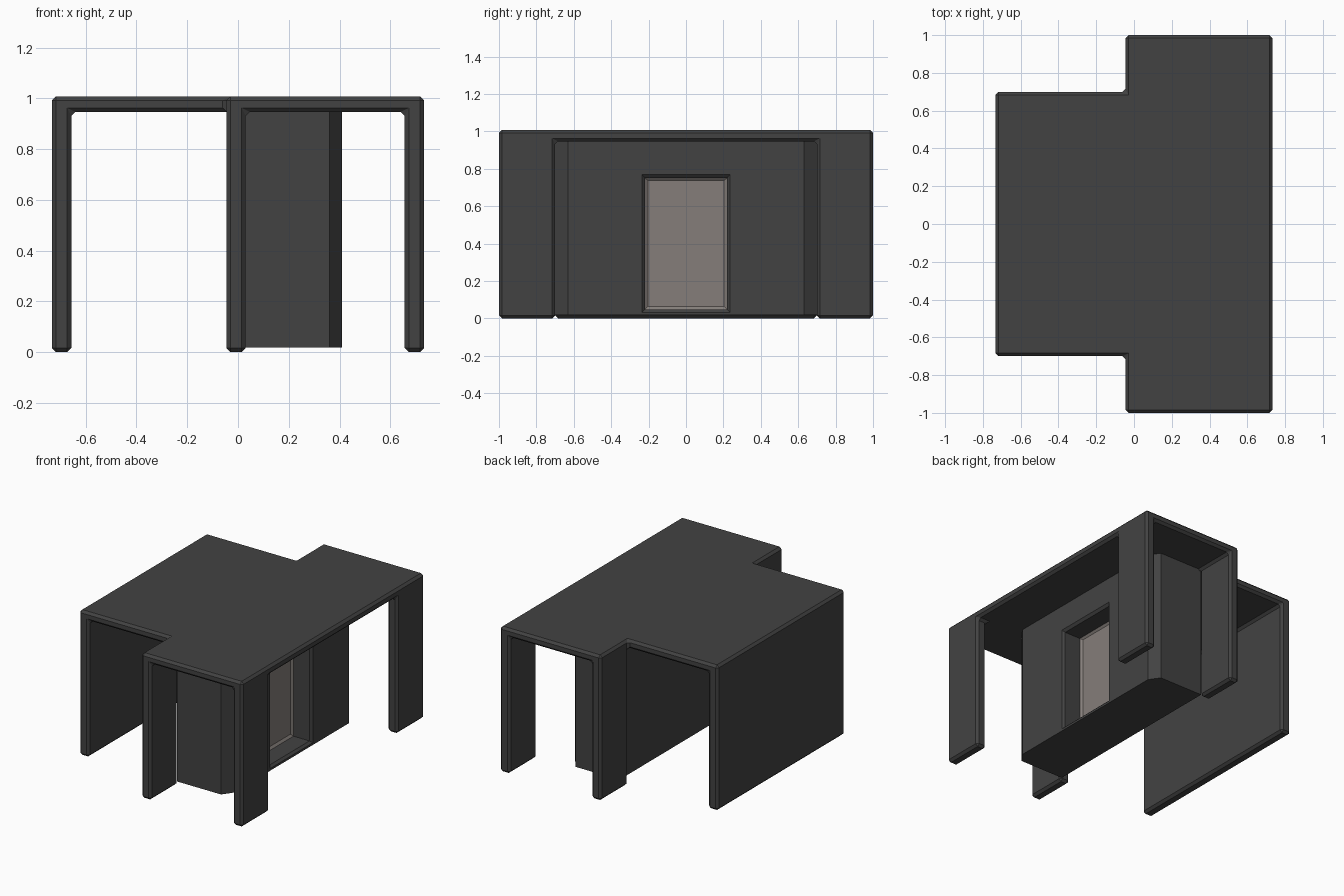
import bpy, bmesh

if "Cube" in bpy.data.objects:
    bpy.data.objects.remove(bpy.data.objects["Cube"])


def material(name, rgb):
    m = bpy.data.materials.new(name)
    m.diffuse_color = (*rgb, 1)
    m.use_nodes = True
    m.node_tree.nodes["Principled BSDF"].inputs["Base Color"].default_value = m.diffuse_color
    return m


DARK = material("dark_grey", (0.055, 0.055, 0.055))
PANE = material("warm_grey", (0.232, 0.208, 0.194))


def finish(name, bm, mat):
    bmesh.ops.remove_doubles(bm, verts=bm.verts, dist=1e-5)
    bmesh.ops.recalc_face_normals(bm, faces=bm.faces)
    me = bpy.data.meshes.new(name)
    bm.to_mesh(me)
    bm.free()
    me.materials.append(mat)
    ob = bpy.data.objects.new(name, me)
    bpy.context.collection.objects.link(ob)
    return ob


# Shell: roof and legs as filled cells of a coarse grid, outer faces only
XS = [-0.733, -0.657, -0.045, 0.03, 0.657, 0.733]
YS = [-1, -0.7, 0.7, 1]
ZS = [0, 0.947, 1.008]


def filled(i, j, k):
    if not (0 <= i < 5 and 0 <= j < 3 and 0 <= k < 2):
        return False
    if k == 1:                                   # roof, T-shaped plan
        return j == 1 or i >= 2
    return i == 0 if j == 1 else i in (2, 4)     # side wall / four legs


bm = bmesh.new()
for i in range(5):
    for j in range(3):
        for k in range(2):
            if not filled(i, j, k):
                continue
            for axis in range(3):
                for s in (0, 1):
                    n = [i, j, k]
                    n[axis] += 2 * s - 1
                    if filled(*n):
                        continue
                    u, v = [a for a in range(3) if a != axis]
                    vs = []
                    for du, dv in ((0, 0), (1, 0), (1, 1), (0, 1)):
                        c = [i, j, k]
                        c[axis] += s
                        c[u] += du
                        c[v] += dv
                        vs.append(bm.verts.new((XS[c[0]], YS[c[1]], ZS[c[2]])))
                    bm.faces.new(vs)
bmesh.ops.remove_doubles(bm, verts=bm.verts, dist=1e-5)
bmesh.ops.recalc_face_normals(bm, faces=bm.faces)
bmesh.ops.dissolve_limit(bm, angle_limit=0.02, verts=bm.verts, edges=bm.edges)
shell = finish("roof_and_legs", bm, DARK)
bev = shell.modifiers.new("chamfer", 'BEVEL')
bev.width = 0.016
bev.segments = 1
bev.limit_method = 'ANGLE'


def loft(bm, rings, cap=False):
    """Bridge rectangles (x, half width, bottom, top) facing +x."""
    loops = [[bm.verts.new((x, y, z)) for y, z in
              ((-h, b), (h, b), (h, t), (-h, t))] for x, h, b, t in rings]
    for a, b in zip(loops, loops[1:]):
        for q in range(4):
            r = (q + 1) % 4
            bm.faces.new((a[q], a[r], b[r], b[q]))
    if cap:
        bm.faces.new(loops[-1])


# Central block: chamfered prism whose front is a deep window recess
B, T = 0.018, 0.95
bm = bmesh.new()
profile = [(0.41, 0.63), (0.36, 0.7), (0.022, 0.7),
           (0.022, -0.7), (0.36, -0.7), (0.41, -0.63)]
low = [bm.verts.new((x, y, B)) for x, y in profile]
high = [bm.verts.new((x, y, T)) for x, y in profile]
for q in range(5):
    bm.faces.new((low[q], low[q + 1], high[q + 1], high[q]))
bm.faces.new(low)
bm.faces.new(high)
loft(bm, [(0.41, 0.63, B, T), (0.41, 0.236, 0.033, 0.769),
          (0.395, 0.22, 0.048, 0.751), (0.272, 0.22, 0.048, 0.751)])
finish("central_block", bm, DARK)

# Window pane with a shallow bevelled rim at the back of the recess
bm = bmesh.new()
loft(bm, [(0.272, 0.22, 0.048, 0.751), (0.26, 0.204, 0.065, 0.737)], cap=True)
pane = finish("window_pane", bm, PANE)
# An open sheet: make it face outward (+x)
if pane.data.polygons[-1].normal.x < 0:
    pane.data.flip_normals()
